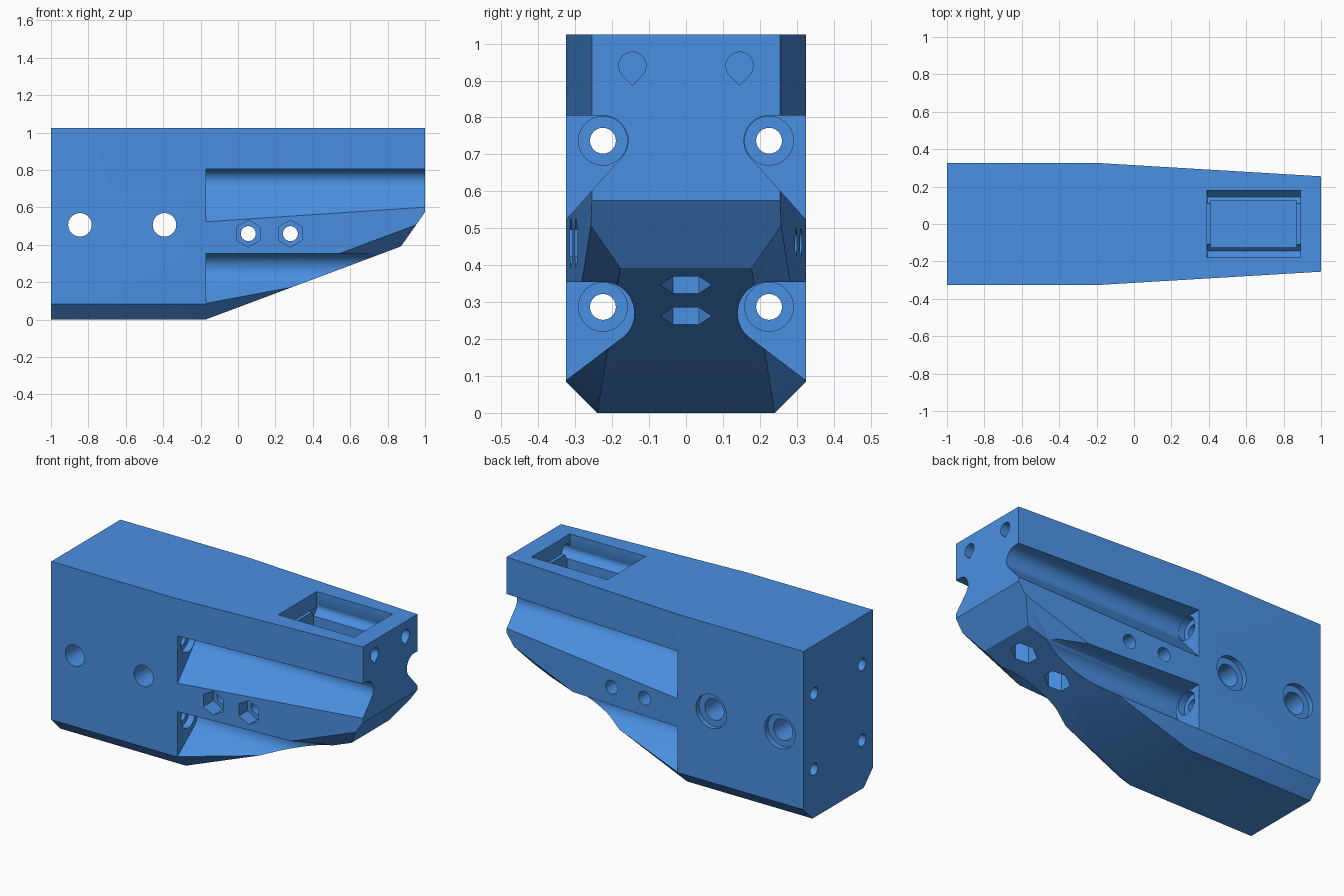
import bpy, bmesh, math
from mathutils import Vector

if "Cube" in bpy.data.objects:
    bpy.data.objects.remove(bpy.data.objects["Cube"])

blue = bpy.data.materials.new("mid_blue")
blue.diffuse_color = (0.0685, 0.2789, 0.7605, 1)
blue.use_nodes = True
blue.node_tree.nodes["Principled BSDF"].inputs["Base Color"].default_value = blue.diffuse_color


def to_object(name, bm):
    bmesh.ops.recalc_face_normals(bm, faces=bm.faces)
    mesh = bpy.data.meshes.new(name)
    bm.to_mesh(mesh)
    bm.free()
    mesh.materials.append(blue)
    ob = bpy.data.objects.new(name, mesh)
    bpy.context.collection.objects.link(ob)
    return ob


def loft(name, rings):
    """Closed solid through matching rings of 3D points."""
    bm = bmesh.new()
    rows = [[bm.verts.new(p) for p in ring] for ring in rings]
    n = len(rows[0])
    for a, b in zip(rows, rows[1:]):
        for i in range(n):
            j = (i + 1) % n
            bm.faces.new((a[i], a[j], b[j], b[i]))
    bm.faces.new(rows[0])
    bm.faces.new(rows[-1])
    return to_object(name, bm)


def prism(name, pts, axis, lo, hi):
    """Extrude a profile along an axis; profile is (y,z), (x,z) or (x,y)."""
    def place(p, t):
        return {'x': (t, p[0], p[1]), 'y': (p[0], t, p[1]), 'z': (p[0], p[1], t)}[axis]
    return loft(name, [[place(p, t) for p in pts] for t in (lo, hi)])


def arc(cx, cy, r, a0=0, a1=360, n=40):
    full = a1 - a0 == 360
    steps = n if full else n + 1
    return [(cx + r * math.cos(math.radians(a0 + (a1 - a0) * i / n)),
             cy + r * math.sin(math.radians(a0 + (a1 - a0) * i / n))) for i in range(steps)]


def rect(x0, x1, y0, y1):
    return [(x0, y0), (x1, y0), (x1, y1), (x0, y1)]


# Body: chamfered section, straight at the back and tapering to the front
def section(x, w, low, c=0.085, top=1.025):
    return [(x, w, top), (x, w, low + c), (x, w - c, low),
            (x, c - w, low), (x, -w, low + c), (x, -w, top)]


body = loft("bracket_body", [section(-1, 0.325, 0), section(-0.175, 0.325, 0),
                             section(1, 0.255, 0.44)])

cutters = []


def cut(*args):
    cutters.append(prism("cutter", *args))


# Raked lower nose
d = Vector((0.13, 0.185))
p = Vector((0.87, 0.39))
a, b = p - d * 2, p + d * 2
cut([tuple(a), tuple(b), (1.6, b.y), (1.6, a.y)], 'y', -0.6, 0.6)

# Side channels with rod seats and rod holes through the back
for s in (1, -1):
    for cz, r, hole_z, edge_z in ((0.737, 0.068, 0.737, 0.523), (0.27, 0.085, 0.287, 0.088)):
        prof = arc(0.225, cz, r, 90, 225, 20)
        y, z = prof[-1]
        slope = (edge_z - z) / (0.325 - y)
        prof += [(0.5, z + slope * (0.5 - y)), (0.5, cz + r)]
        cut([(s * u, v) for u, v in prof], 'x', -0.17, 1.3)
        cut(arc(s * 0.225, hole_z, 0.066), 'x', -0.21, -0.1)
        cut(arc(s * 0.225, hole_z, 0.035), 'x', -1.2, -0.15)

# Large cross holes, counterbored on the back side
for x in (-0.845, -0.393):
    cut(arc(x, 0.507, 0.063), 'y', -0.6, 0.6)
    cut(arc(x, 0.507, 0.1), 'y', 0.295, 0.6)

# Small cross holes with hexagonal nut pockets on the front side
for x in (0.055, 0.28):
    cut(arc(x, 0.46, 0.04), 'y', -0.6, 0.6)
    cut(arc(x, 0.46, 0.072, 30, 390, 6), 'y', -0.6, -0.22)

# Hexagonal pockets under the sloped belly
for x in (0.525, 0.75):
    cut(arc(x, 0, 0.07, 30, 390, 6), 'z', -0.1, 0.47)

# Stepped top pocket
cut(rect(0.39, 0.89, -0.18, 0.18), 'z', 0.935, 1.3)
cut(rect(0.41, 0.87, -0.125, 0.125), 'z', 0.82, 1.2)

# Teardrop pin holes from the nose into the pocket
for y in (0.145, -0.145):
    drop = arc(y, 0.94, 0.037, -45, 225, 30) + [(y, 0.94 - 0.037 * math.sqrt(2))]
    cut(drop, 'x', 0.392, 1.2)

# Carve the body
for c in cutters:
    m = body.modifiers.new("cut", 'BOOLEAN')
    m.operation = 'DIFFERENCE'
    m.solver = 'EXACT'
    m.object = c
bpy.context.view_layer.update()
deps = bpy.context.evaluated_depsgraph_get()
carved = bpy.data.meshes.new_from_object(body.evaluated_get(deps))
body.modifiers.clear()
body.data = carved
carved.materials.clear()
carved.materials.append(blue)
for poly in carved.polygons:
    poly.material_index = 0
for c in cutters:
    bpy.data.objects.remove(c)

# Smooth the round walls, keep crisp edges
bpy.ops.object.select_all(action='DESELECT')
body.select_set(True)
bpy.context.view_layer.objects.active = body
bpy.ops.object.shade_smooth_by_angle(angle=math.radians(25))
